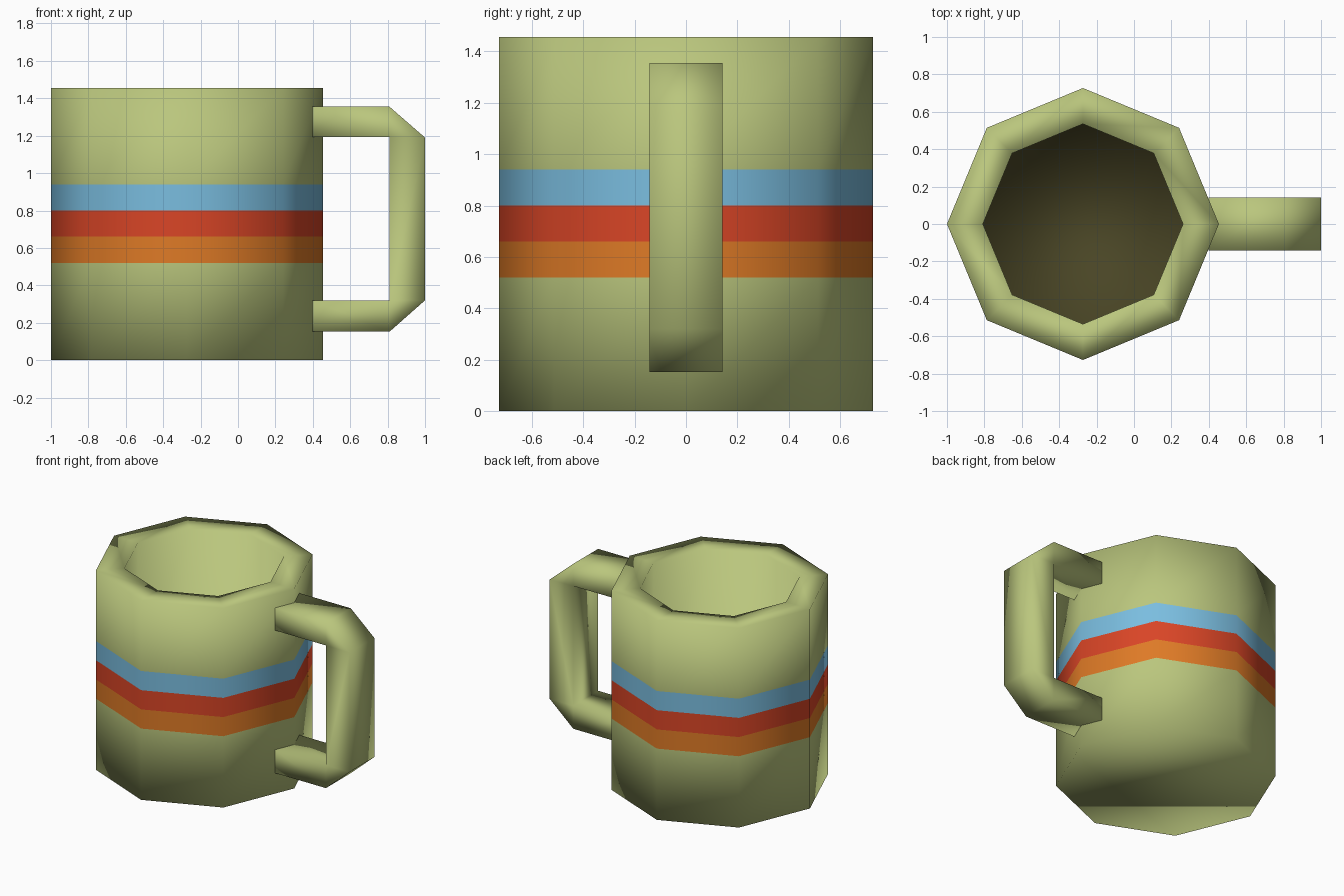
import bpy, bmesh, math

if "Cube" in bpy.data.objects:
    bpy.data.objects.remove(bpy.data.objects["Cube"])

CX, R_OUT, R_IN, TOP, FLOOR = -0.273, 0.727, 0.535, 1.455, 0.55
SIDES = 8


def srgb(r, g, b):
    f = lambda c: c / 12.92 if c <= 0.04045 else ((c + 0.055) / 1.055) ** 2.4
    return (f(r / 255), f(g / 255), f(b / 255), 1)


def material(name, rgb):
    m = bpy.data.materials.new(name)
    m.diffuse_color = srgb(*rgb)
    m.use_nodes = True
    m.node_tree.nodes["Principled BSDF"].inputs["Base Color"].default_value = m.diffuse_color
    return m


olive = material("olive green", (186, 198, 125))
blue = material("sky blue", (122, 189, 223))
red = material("red", (217, 69, 38))
orange = material("orange", (222, 122, 38))
dark = material("dark brown", (73, 69, 37))


def finish(bm, name, mats):
    bmesh.ops.recalc_face_normals(bm, faces=bm.faces)
    for f in bm.faces:
        f.smooth = True
    me = bpy.data.meshes.new(name)
    bm.to_mesh(me)
    bm.free()
    for m in mats:
        me.materials.append(m)
    ob = bpy.data.objects.new(name, me)
    bpy.context.collection.objects.link(ob)
    return ob


# Mug body: one profile of octagon rings, outside up, over the rim, down inside
bm = bmesh.new()
profile = [(R_OUT, 0), (R_OUT, 0.52), (R_OUT, 0.66), (R_OUT, 0.80),
           (R_OUT, 0.94), (R_OUT, TOP), (R_IN, TOP), (R_IN, FLOOR)]
band_colour = [0, 3, 2, 1, 0, 0, 0]
rings = []
for r, z in profile:
    angles = [2 * math.pi * k / SIDES for k in range(SIDES)]
    rings.append([bm.verts.new((CX + r * math.cos(a), r * math.sin(a), z)) for a in angles])
for lower, upper, colour in zip(rings, rings[1:], band_colour):
    for k in range(SIDES):
        n = (k + 1) % SIDES
        f = bm.faces.new((lower[k], lower[n], upper[n], upper[k]))
        f.material_index = colour
# Base and dark inner floor
bm.faces.new(rings[0][::-1])
bm.faces.new(rings[-1]).material_index = 4
finish(bm, "mug_body", [olive, blue, red, orange, dark])

# Handle: square-section bracket with cut outer corners
W = 0.143
outer = [(0.397, 1.355), (0.81, 1.355), (1.0, 1.19), (1.0, 0.32), (0.81, 0.152), (0.397, 0.152)]
inner = [(0.397, 1.193), (0.81, 1.193), (0.81, 0.32), (0.397, 0.32)]
bm = bmesh.new()
o = [[bm.verts.new((x, y, z)) for x, z in outer] for y in (-W, W)]
i = [[bm.verts.new((x, y, z)) for x, z in inner] for y in (-W, W)]
for s in (0, 1):
    a, b = o[s], i[s]
    for face in ((a[0], a[1], b[1], b[0]), (a[1], a[2], b[1]), (a[2], a[3], b[2], b[1]),
                 (a[3], a[4], b[2]), (a[4], a[5], b[3], b[2])):
        bm.faces.new(face)
for strip in (o, i):
    for k in range(len(strip[0]) - 1):
        bm.faces.new((strip[0][k], strip[0][k + 1], strip[1][k + 1], strip[1][k]))
for k, j in ((0, 0), (-1, -1)):
    bm.faces.new((o[0][k], o[1][k], i[1][j], i[0][j]))
finish(bm, "handle", [olive])
